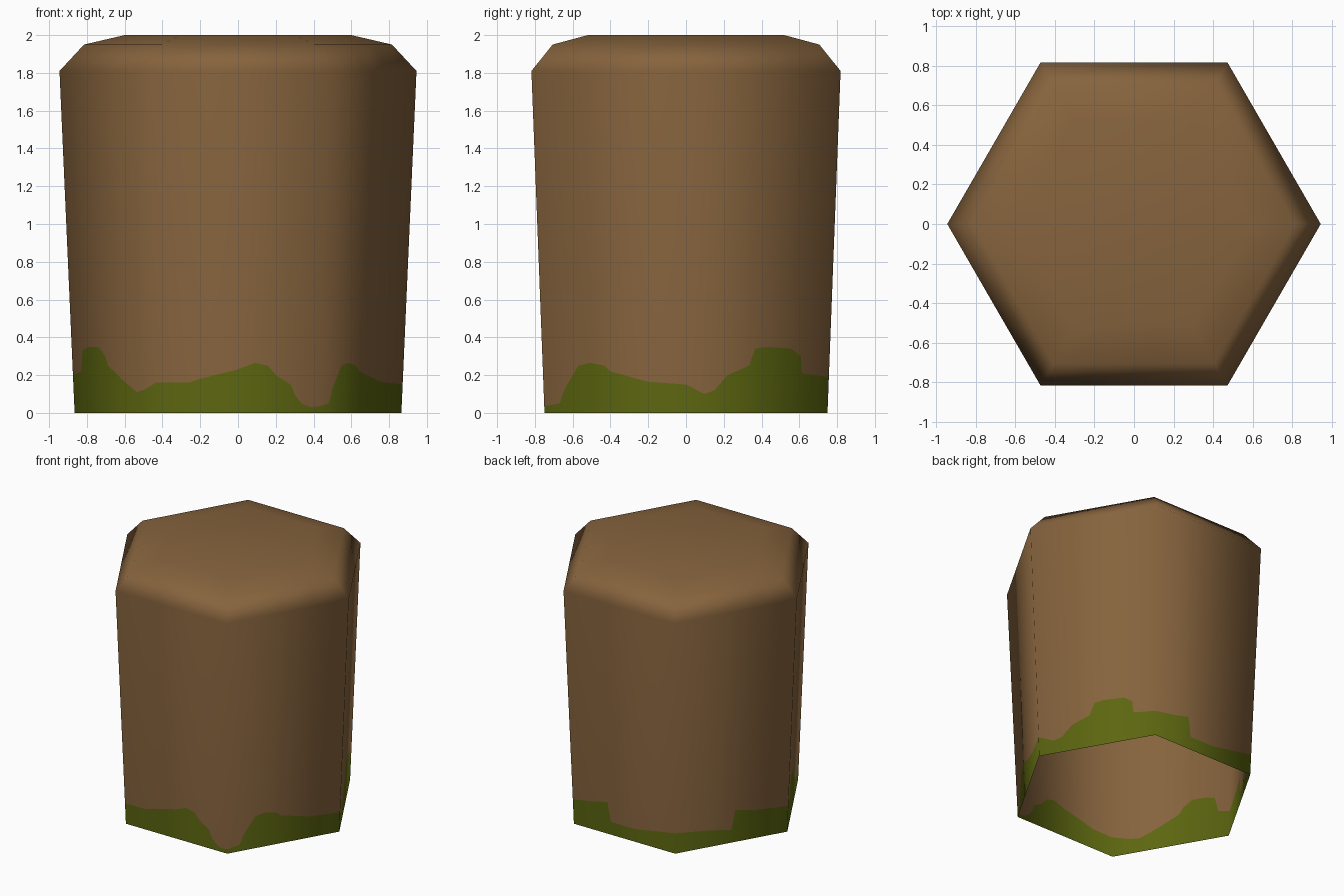
import bpy, bmesh, math
from mathutils import Vector

if "Cube" in bpy.data.objects:
    bpy.data.objects.remove(bpy.data.objects["Cube"])

# Moss edge on each of the six sides, counter-clockwise from the left corner:
# (fraction along the side, height)
MOSS = [
    [(0, .20), (.10, .22), (.13, .33), (.2, .35), (.32, .35), (.40, .30), (.43, .25), (.61, .17), (.77, .11), (.87, .125)],
    [(0, .16), (.2, .16), (.27, .18), (.5, .23), (.6, .265), (.68, .25), (.73, .2), (.82, .15), (.85, .09), (.89, .05), (.94, .03)],
    [(0, .035), (.11, .05), (.15, .13), (.25, .25), (.33, .265), (.43, .25), (.47, .22), (.73, .165)],
    [(0, .15), (.13, .10), (.2, .12), (.29, .2), (.44, .25), (.48, .34), (.56, .35), (.73, .34), (.8, .3), (.81, .21)],
    [(0, .19), (.2, .22), (.34, .25), (.37, .1), (.6, .1)],
    [(0, .16), (.3, .13), (.5, .10), (.53, .25), (.7, .22)],
]
R_BASE, R_RIM, Z_RIM = 0.865, 0.945, 1.81


def material(name, color):
    m = bpy.data.materials.new(name)
    m.diffuse_color = (*color, 1)
    m.use_nodes = True
    m.node_tree.nodes["Principled BSDF"].inputs["Base Color"].default_value = m.diffuse_color
    return m


def corner(i):
    a = math.pi + i * math.pi / 3
    return Vector((math.cos(a), math.sin(a), 0))


# Unit hexagon outline with a moss height at every point
outline = [(corner(i).lerp(corner(i + 1), t), h)
           for i, side in enumerate(MOSS) for t, h in side]

bm = bmesh.new()
normals = []


def ring(radius, z, tilt):
    """One hexagonal loop; radius and z are functions of the moss height."""
    loop = []
    for p, h in outline:
        loop.append(bm.verts.new(p * radius(h) + Vector((0, 0, z(h)))))
        normals.append((p.normalized() + Vector((0, 0, tilt))).normalized())
    return loop


def wall_radius(z):
    return R_BASE + (R_RIM - R_BASE) * z / Z_RIM


# Base, moss edge, rim, chamfer and top loops
rings = [
    ring(lambda h: R_BASE, lambda h: 0, 0),
    ring(wall_radius, lambda h: h, 0),
    ring(lambda h: R_RIM, lambda h: Z_RIM, 0.05),
    ring(lambda h: 0.815, lambda h: 1.95, 2.5),
    ring(lambda h: 0.6, lambda h: 2.0, 8),
]
n = len(outline)
for k in range(len(rings) - 1):
    lo, hi = rings[k], rings[k + 1]
    for i in range(n):
        j = (i + 1) % n
        f = bm.faces.new((lo[i], lo[j], hi[j], hi[i]))
        f.material_index = 1 if k == 0 else 0   # moss below its edge
bm.faces.new(rings[-1])                         # flat top; bottom stays open
for f in bm.faces:
    f.smooth = True

mesh = bpy.data.meshes.new("hexagonal_post")
bm.to_mesh(mesh)
bm.free()
mesh.materials.append(material("brown earth", (0.24, 0.126, 0.047)))
mesh.materials.append(material("moss green", (0.107, 0.133, 0.005)))
# Rounded shading around the six sides
mesh.normals_split_custom_set_from_vertices(normals)
post = bpy.data.objects.new("hexagonal_post", mesh)
bpy.context.collection.objects.link(post)
